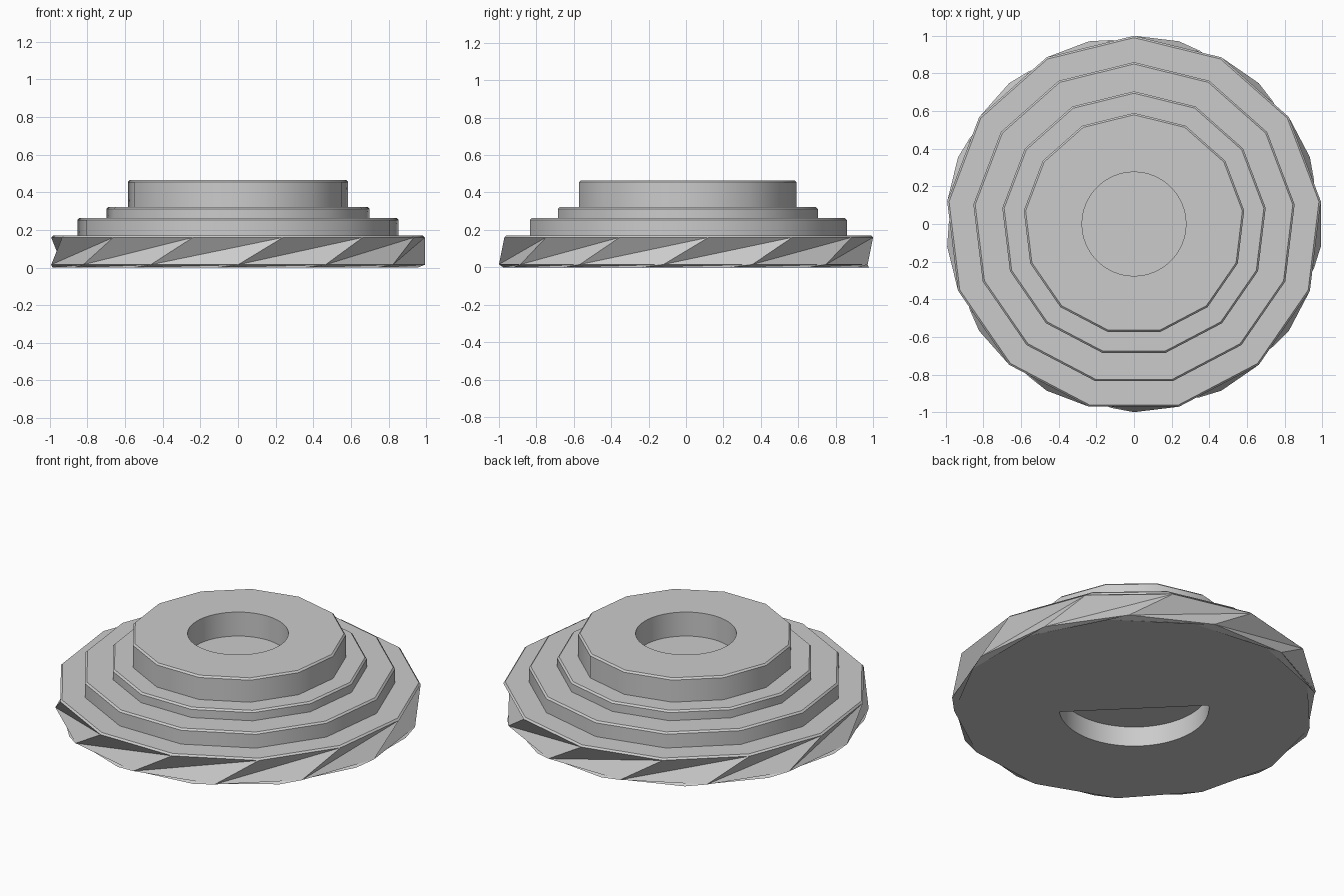
import bpy, bmesh, math

cube = bpy.data.objects.get("Cube")
if cube:
    bpy.data.objects.remove(cube, do_unlink=True)

SIDES = 13
STEP = 2 * math.pi / SIDES
BEVEL = 0.01

grey = bpy.data.materials.new("light grey")
grey.use_nodes = True
color = (0.6, 0.6, 0.6, 1)
grey.diffuse_color = color
grey.node_tree.nodes["Principled BSDF"].inputs["Base Color"].default_value = color


def new_object(name, bm):
    bmesh.ops.recalc_face_normals(bm, faces=bm.faces)
    mesh = bpy.data.meshes.new(name)
    bm.to_mesh(mesh)
    bm.free()
    mesh.materials.append(grey)
    obj = bpy.data.objects.new(name, mesh)
    bpy.context.collection.objects.link(obj)
    return obj


def ring(bm, radius, z, turn=0.0):
    start = math.pi / 2 + turn * STEP
    return [bm.verts.new((radius * math.cos(start + i * STEP),
                          radius * math.sin(start + i * STEP), z))
            for i in range(SIDES)]


def bridge(bm, low, high, twisted):
    for i in range(SIDES):
        j = (i + 1) % SIDES
        if twisted:
            bm.faces.new((low[i], low[j], high[j]))
            bm.faces.new((low[i], high[j], high[i]))
        else:
            bm.faces.new((low[i], low[j], high[j], high[i]))


def extruded_arc(name, radius, start, sweep, bottom, top):
    bm = bmesh.new()
    count = 64
    points = count if sweep >= 2 * math.pi else count + 1
    verts = [bm.verts.new((radius * math.cos(start + sweep * i / count),
                           radius * math.sin(start + sweep * i / count), bottom))
             for i in range(points)]
    face = bm.faces.new(verts)
    moved = bmesh.ops.extrude_face_region(bm, geom=[face])["geom"]
    bmesh.ops.translate(bm, vec=(0, 0, top - bottom),
                        verts=[v for v in moved if isinstance(v, bmesh.types.BMVert)])
    obj = new_object(name, bm)
    obj.hide_render = True
    return obj


# Stepped body: the foot twists half a side between floor and first step
bm = bmesh.new()
first = ring(bm, 0.985, 0, -0.75)
rings = [(first, True), (ring(bm, 1.0, 0.015, -0.5), True)]
base = 0.0
tiers = [(1.0, 0.17), (0.86, 0.263), (0.705, 0.322), (0.59, 0.465)]
for radius, top in tiers:
    if base:
        rings.append((ring(bm, radius, base), False))
    rings.append((ring(bm, radius, top - BEVEL), False))
    rings.append((ring(bm, radius - BEVEL, top), False))
    base = top
for (low, twisted), (high, _) in zip(rings, rings[1:]):
    bridge(bm, low, high, twisted)
bm.faces.new(first)
bm.faces.new(rings[-1][0])
body = new_object("stepped_base", bm)

# Round socket in the top and half-round recess underneath
cutters = [
    extruded_arc("socket_cutter", 0.276, 0, 2 * math.pi, 0.32, 0.6),
    extruded_arc("recess_cutter", 0.41, math.radians(135), math.pi, -0.1, 0.12),
]
bpy.context.view_layer.objects.active = body
for cutter in cutters:
    cut = body.modifiers.new("cut", "BOOLEAN")
    cut.operation = "DIFFERENCE"
    cut.solver = "EXACT"
    cut.object = cutter
    bpy.ops.object.modifier_apply(modifier=cut.name)
    bpy.data.objects.remove(cutter, do_unlink=True)

bpy.ops.object.select_all(action="DESELECT")
body.select_set(True)
bpy.ops.object.shade_smooth_by_angle(angle=math.radians(30))
